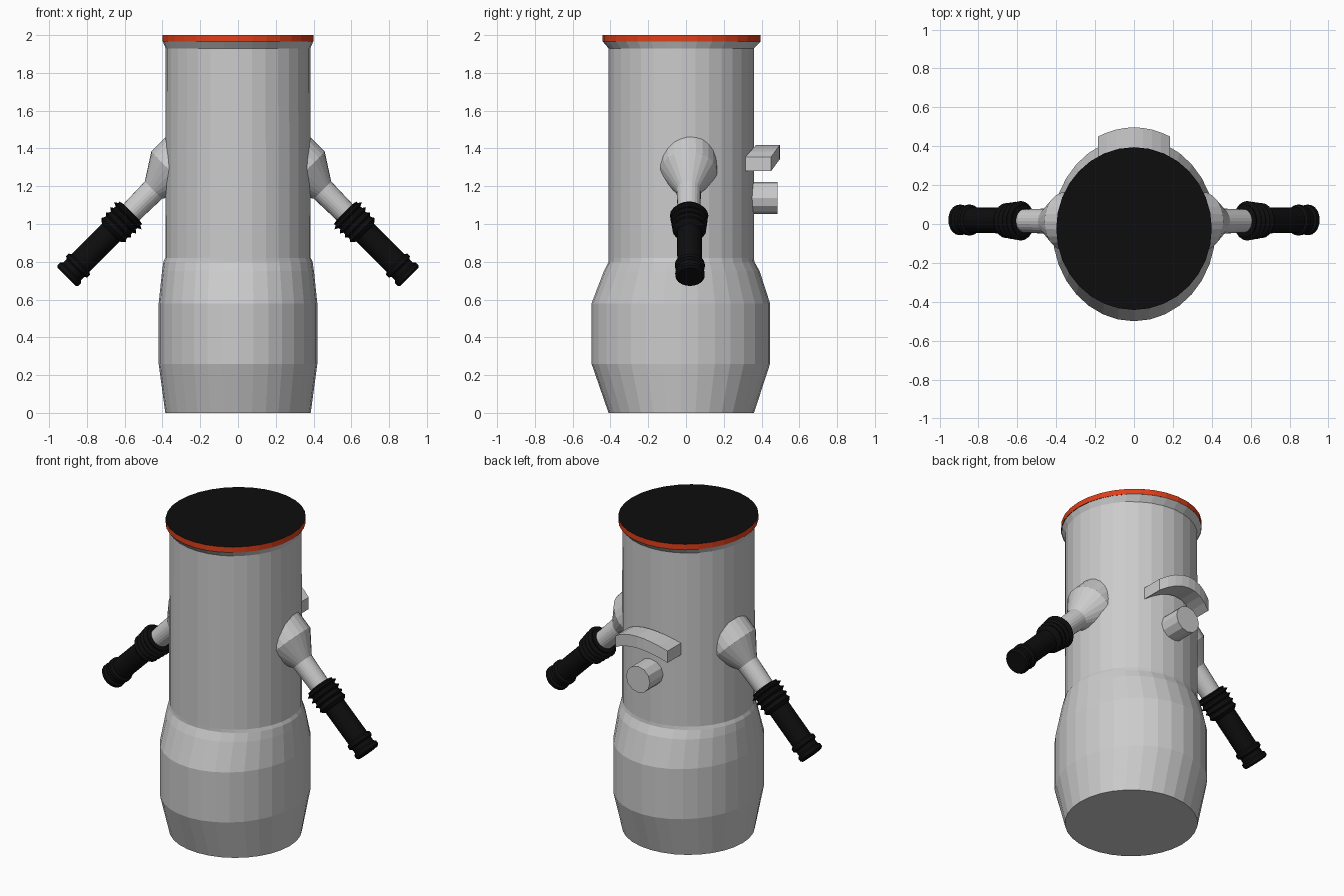
import bpy, bmesh, math
from mathutils import Vector

if "Cube" in bpy.data.objects:
    bpy.data.objects.remove(bpy.data.objects["Cube"])


def material(name, rgb):
    m = bpy.data.materials.new(name)
    m.diffuse_color = (*rgb, 1)
    m.use_nodes = True
    m.node_tree.nodes["Principled BSDF"].inputs["Base Color"].default_value = m.diffuse_color
    return m


RED = material("red_paint", (0.75, 0.05, 0.01))
BLACK = material("black_rubber", (0.004, 0.004, 0.004))


def loft(name, rings, cap_start=True, cap_end=True, mat=None):
    """Skin a list of equal-length point rings, with optional end caps."""
    bm = bmesh.new()
    loops = [[bm.verts.new(p) for p in ring] for ring in rings]
    n = len(loops[0])
    for a, b in zip(loops, loops[1:]):
        for i in range(n):
            j = (i + 1) % n
            bm.faces.new((a[i], a[j], b[j], b[i]))
    if cap_start:
        bm.faces.new(loops[0])
    if cap_end:
        bm.faces.new(loops[-1])
    bmesh.ops.recalc_face_normals(bm, faces=bm.faces)
    me = bpy.data.meshes.new(name)
    bm.to_mesh(me)
    bm.free()
    ob = bpy.data.objects.new(name, me)
    bpy.context.collection.objects.link(ob)
    if mat:
        me.materials.append(mat)
    return ob


def oval(z, rx, y0, y1, n=32):
    cy, ry = (y0 + y1) / 2, (y1 - y0) / 2
    return [(rx * math.cos(t), cy + ry * math.sin(t), z)
            for t in (2 * math.pi * i / n for i in range(n))]


def turned(origin, axis, profile, n):
    """Rings of (distance along axis, radius) around a tilted axis."""
    axis = axis.normalized()
    u = Vector((0, 1, 0)) if abs(axis.y) < 0.9 else Vector((1, 0, 0))
    v = axis.cross(u)
    return [[origin + axis * d + r * (u * math.cos(t) + v * math.sin(t))
             for t in (2 * math.pi * i / n for i in range(n))]
            for d, r in profile]


# Body: bulging base, straight column, flared lip
loft("body", [oval(*p) for p in (
    (0, 0.385, -0.41, 0.36), (0.26, 0.42, -0.50, 0.445),
    (0.58, 0.42, -0.50, 0.445), (0.75, 0.402, -0.435, 0.39),
    (0.80, 0.395, -0.41, 0.362), (0.82, 0.385, -0.41, 0.36),
    (1.93, 0.383, -0.41, 0.36), (1.965, 0.398, -0.44, 0.395))], cap_end=False)

# Red rim band and black lid
top = (0.40, -0.442, 0.395)
loft("rim", [oval(1.965, *top), oval(2.0, *top)], False, False, RED)
loft("lid", [oval(1.999, *top), oval(2.0, *top)], False, True, BLACK)

# Arms: cone socket and tube, then a ribbed rubber grip
socket = [(-0.14, 0.152), (0.0, 0.152), (0.135, 0.065), (0.36, 0.058)]
grip = [(0.30, 0.058), (0.305, 0.085)]
for k in range(4):
    d = 0.315 + 0.035 * k
    grip += [(d, 0.082), (d + 0.012, 0.102 - 0.004 * k), (d + 0.024, 0.08)]
grip += [(0.455, 0.066), (0.68, 0.066), (0.69, 0.079), (0.71, 0.079),
         (0.72, 0.066), (0.745, 0.066), (0.755, 0.078), (0.775, 0.078),
         (0.785, 0.068)]
for side, s in (("right", 1), ("left", -1)):
    origin = Vector((s * 0.352, 0.013, 1.275))
    axis = Vector((s, 0.015, -1))
    loft(side + "_arm", turned(origin, axis, socket, 24))
    loft(side + "_grip", turned(origin, axis, grip, 20), mat=BLACK)

# Round knob on the back
loft("knob", turned(Vector((0, 0.335, 1.138)), Vector((0, 1, 0)),
                    [(0, 0.084), (0.15, 0.084)], 12))

# Arched hood above the knob, curved around the body
hood = []
for i in range(9):
    t = -1 + i / 4
    x, drop = 0.185 * t, t * t
    z = 1.418 - 0.063 * drop
    inner, outer = 0.37 - 0.055 * drop, 0.497 - 0.047 * drop
    hood.append([(x, inner, z), (x, outer, z),
                 (x, outer, z - 0.075), (x, inner, z - 0.075)])
loft("hood", hood)
